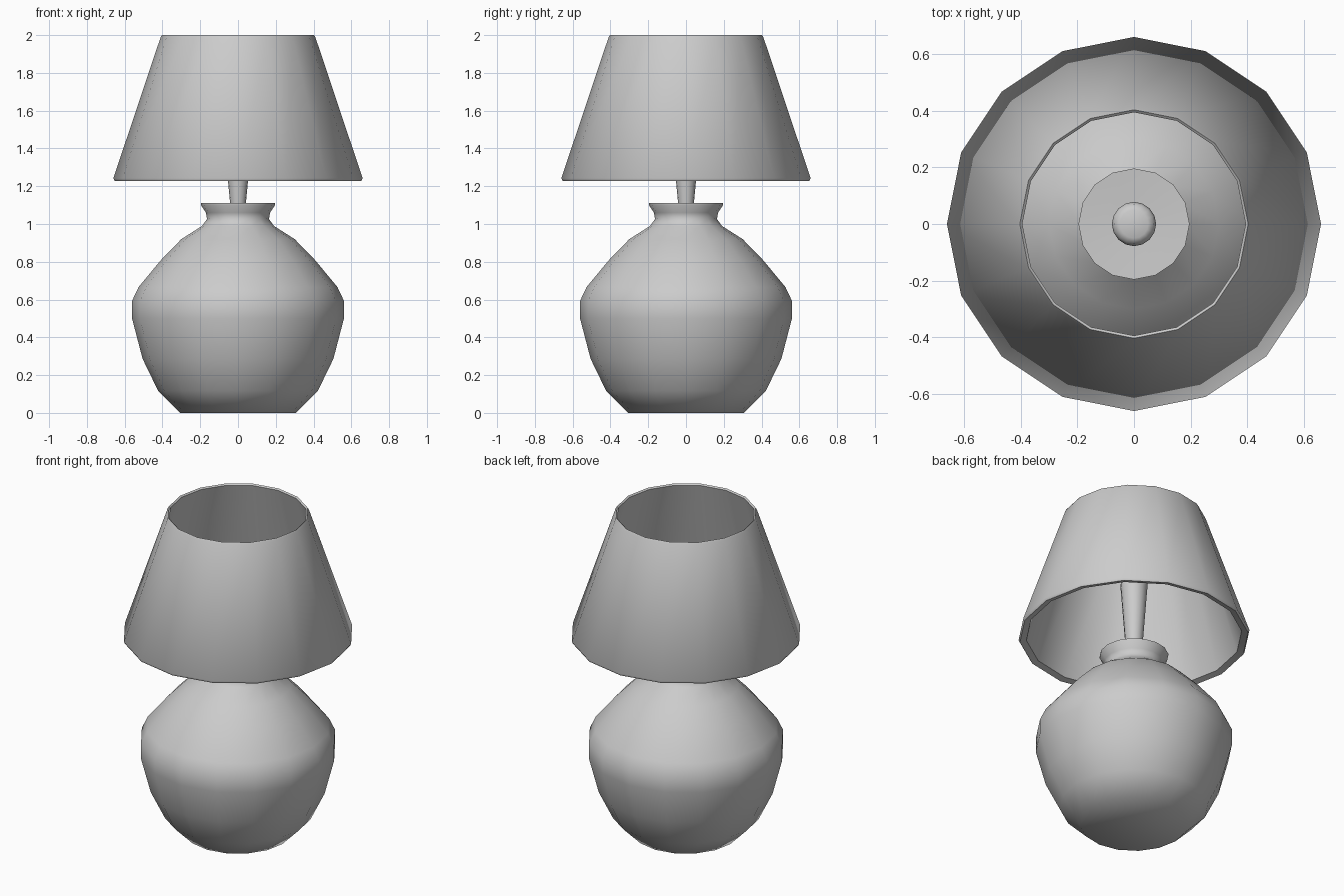
import bpy, bmesh
from math import sin, cos, tau, radians

if "Cube" in bpy.data.objects:
    bpy.data.objects.remove(bpy.data.objects["Cube"])

SIDES = 16


def lathe(name, profile, closed=False, angle=50):
    """Revolve (radius, z) points around z; open profiles get capped ends."""
    bm = bmesh.new()
    rings = [[bm.verts.new((r * cos(tau * i / SIDES), r * sin(tau * i / SIDES), z))
              for i in range(SIDES)] for r, z in profile]
    pairs = list(zip(rings, rings[1:]))
    if closed:
        pairs.append((rings[-1], rings[0]))
    else:
        bm.faces.new(rings[0])
        bm.faces.new(rings[-1])
    for a, b in pairs:
        for i in range(SIDES):
            j = (i + 1) % SIDES
            bm.faces.new((a[i], a[j], b[j], b[i]))
    bmesh.ops.recalc_face_normals(bm, faces=bm.faces)
    mesh = bpy.data.meshes.new(name)
    bm.to_mesh(mesh)
    bm.free()
    obj = bpy.data.objects.new(name, mesh)
    bpy.context.collection.objects.link(obj)
    bpy.ops.object.select_all(action='DESELECT')
    obj.select_set(True)
    bpy.context.view_layer.objects.active = obj
    bpy.ops.object.shade_smooth_by_angle(angle=radians(angle))
    return obj


# Round vase body with flared collar
lathe("lamp_base", [
    (0.307, 0.0), (0.423, 0.117), (0.505, 0.286), (0.561, 0.50),
    (0.561, 0.593), (0.526, 0.667), (0.407, 0.81), (0.30, 0.92),
    (0.19, 0.99), (0.164, 1.026), (0.17, 1.06), (0.196, 1.10),
    (0.196, 1.11), (0.04, 1.10)])

# Stem widening upward into the bulb holder
lathe("stem", [
    (0.04, 1.09), (0.053, 1.23), (0.075, 1.53), (0.078, 1.57),
    (0.07, 1.60), (0.05, 1.61)])

# Hollow tapered shade with a thin rolled rim at both ends
lathe("shade", [
    (0.615, 1.238), (0.652, 1.228), (0.66, 1.242), (0.41, 1.988),
    (0.403, 2.0), (0.394, 1.992)], closed=True)
